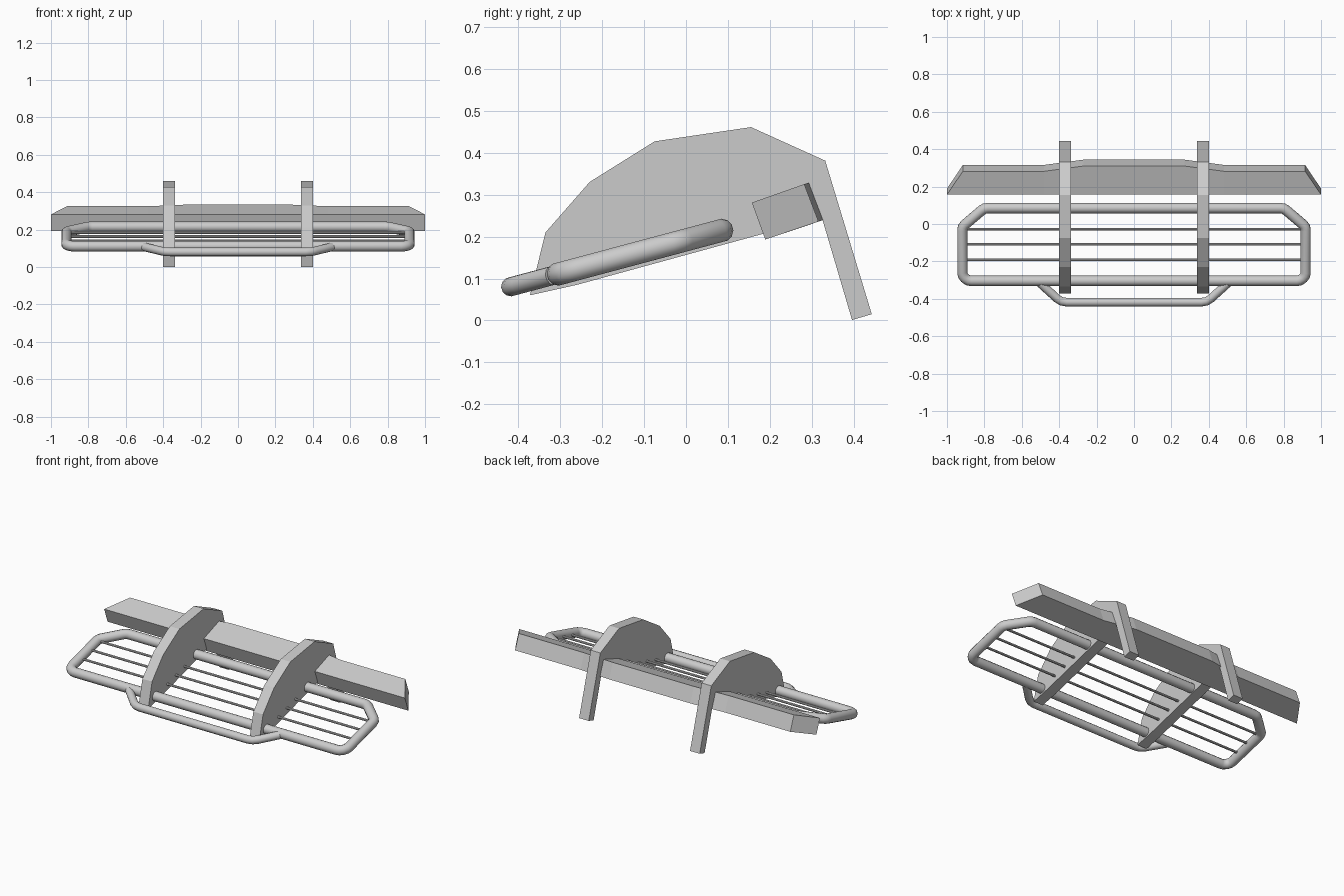
import bpy, bmesh
from mathutils import Vector

if "Cube" in bpy.data.objects:
    bpy.data.objects.remove(bpy.data.objects["Cube"])

TILT = 0.267            # slope of the tube frame plane
def plane_z(y):
    return 0.192 + TILT * y


def rounded(points, cut, closed):
    """Replace each bend with a short three-point arc."""
    out, n = [], len(points)
    for i, p in enumerate(points):
        p = Vector(p)
        if not closed and i in (0, n - 1):
            out.append(p)
            continue
        a = (Vector(points[i - 1]) - p).normalized() * cut + p
        b = (Vector(points[(i + 1) % n]) - p).normalized() * cut + p
        out += [a, (a + 2 * p + b) / 4, b]
    return out


def tube(name, points, radius, closed=False, cut=0.0, res=4):
    pts = [Vector((x, y, plane_z(y))) for x, y in points]
    if cut:
        pts = rounded(pts, cut, closed)
    cu = bpy.data.curves.new(name, 'CURVE')
    cu.dimensions = '3D'
    cu.bevel_depth = radius
    cu.bevel_resolution = res
    cu.use_fill_caps = True
    sp = cu.splines.new('POLY')
    sp.points.add(len(pts) - 1)
    for sp_pt, p in zip(sp.points, pts):
        sp_pt.co = (*p, 1)
    sp.use_cyclic_u = closed
    ob = bpy.data.objects.new(name, cu)
    bpy.context.collection.objects.link(ob)
    bpy.ops.object.select_all(action='DESELECT')
    ob.select_set(True)
    bpy.context.view_layer.objects.active = ob
    bpy.ops.object.convert(target='MESH')
    bpy.ops.object.shade_smooth_by_angle(angle=0.7)
    return bpy.context.object


def loft(name, sections):
    """Solid skin through matching cross-sections."""
    bm = bmesh.new()
    rings = [[bm.verts.new(p) for p in s] for s in sections]
    for r, s in zip(rings, rings[1:]):
        for i in range(len(r)):
            j = (i + 1) % len(r)
            bm.faces.new((r[i], r[j], s[j], s[i]))
    bm.faces.new(rings[0])
    bm.faces.new(rings[-1])
    bmesh.ops.recalc_face_normals(bm, faces=bm.faces)
    me = bpy.data.meshes.new(name)
    bm.to_mesh(me)
    bm.free()
    ob = bpy.data.objects.new(name, me)
    bpy.context.collection.objects.link(ob)
    return ob


# Upright side plates, with the mounting leg at the back
plate = [(-0.372, 0.06), (-0.335, 0.21), (-0.23, 0.33), (-0.075, 0.427),
         (0.155, 0.461), (0.332, 0.381), (0.443, 0.015), (0.396, 0.001),
         (0.324, 0.245), (-0.26, 0.085)]
for side, name in ((-1, "left_plate"), (1, "right_plate")):
    loft(name, [[(side * 0.369 + dx, y, z) for y, z in plate]
                for dx in (-0.032, 0.032)])

# Cross beam: tapered ends and a raised middle on the back face
beam = []
for x_front, x_back, bulge in ((-1, -0.915, 0), (-0.48, -0.48, 0), (-0.27, -0.27, 1),
                               (0.27, 0.27, 1), (0.48, 0.48, 0), (1, 0.915, 0)):
    dy, dz = 0.028 * bulge, 0.009 * bulge
    beam.append([(x_front, 0.157, 0.281), (x_back, 0.282 + dy, 0.325 + dz),
                 (x_back, 0.316 + dy, 0.236 + dz), (x_front, 0.189, 0.193)])
loft("cross_beam", beam)

# Main tube frame
half = [(0.80, 0.085), (0.918, -0.015), (0.918, -0.276), (0.888, -0.304)]
tube("frame_tube", half + [(-x, y) for x, y in reversed(half)], 0.028,
     closed=True, cut=0.018)

# Thin bars across the frame
for i, y in enumerate((-0.028, -0.109, -0.192)):
    tube(f"grille_bar_{i + 1}", [(-0.91, y), (0.91, y)], 0.007, res=2)

# Lower front hoop
tube("front_hoop", [(-0.50, -0.318), (-0.39, -0.418), (0.39, -0.418), (0.50, -0.318)],
     0.023, cut=0.03)
